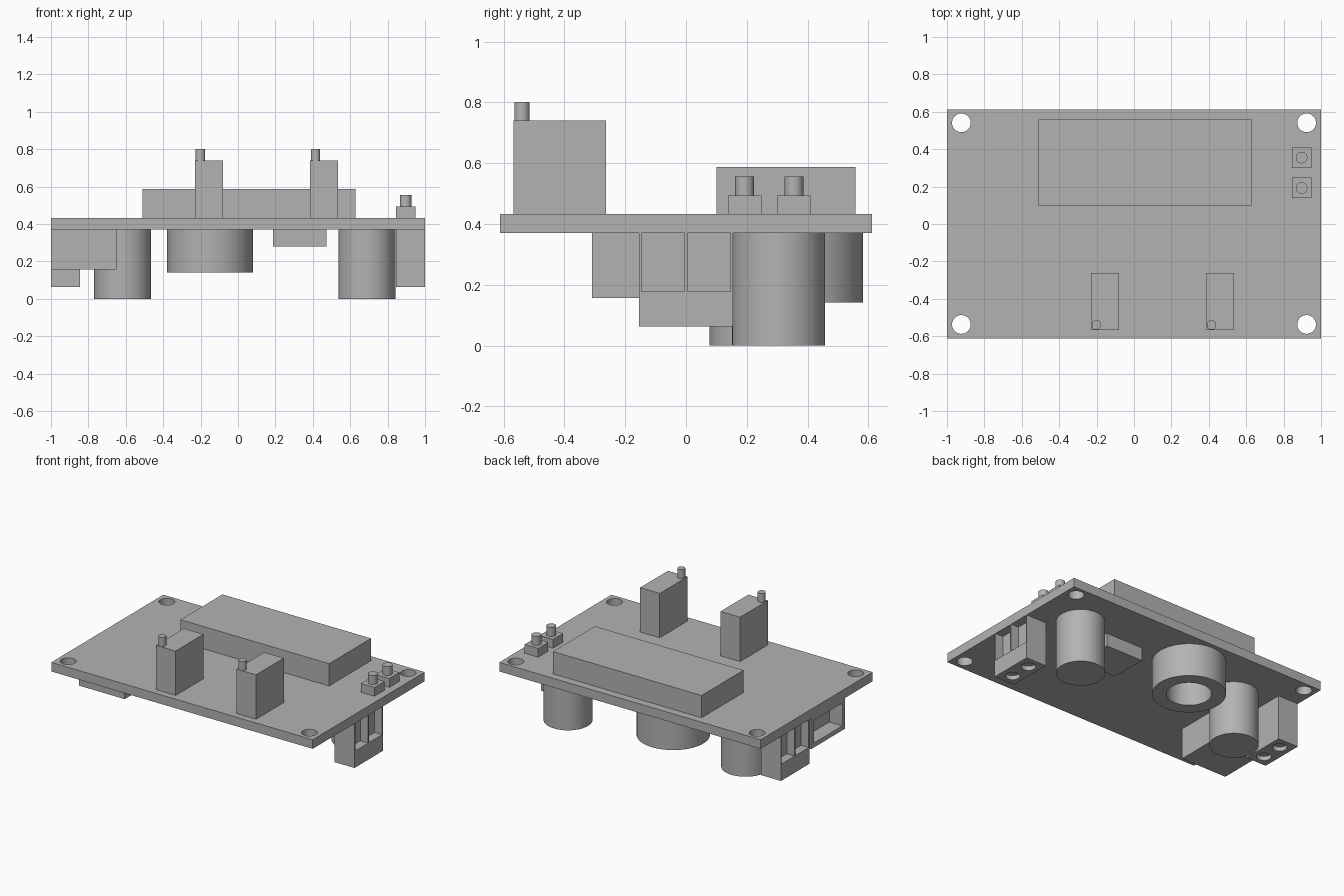
import bpy
import bmesh
from math import radians
from mathutils import Matrix

cube = bpy.data.objects.get("Cube")
if cube:
    bpy.data.objects.remove(cube, do_unlink=True)

# Single neutral material
grey = bpy.data.materials.new("neutral grey")
grey.use_nodes = True
COLOUR = (0.45, 0.45, 0.45, 1)
grey.diffuse_color = COLOUR
grey.node_tree.nodes["Principled BSDF"].inputs["Base Color"].default_value = COLOUR

UNDER, TOP = 0.37, 0.433      # board faces


def finish(name, bm):
    mesh = bpy.data.meshes.new(name)
    bm.to_mesh(mesh)
    bm.free()
    mesh.materials.append(grey)
    obj = bpy.data.objects.new(name, mesh)
    bpy.context.collection.objects.link(obj)
    return obj


def box(name, xs, ys, zs):
    spans = (xs, ys, zs)
    centre = [(a + b) / 2 for a, b in spans]
    size = [b - a for a, b in spans]
    bm = bmesh.new()
    bmesh.ops.create_cube(bm, size=1, matrix=Matrix.Translation(centre) @ Matrix.Diagonal((*size, 1)))
    return finish(name, bm)


def cylinder(name, x, y, radius, zs, sides=48):
    bm = bmesh.new()
    bmesh.ops.create_cone(bm, cap_ends=True, segments=sides, radius1=radius, radius2=radius,
                          depth=zs[1] - zs[0], matrix=Matrix.Translation((x, y, sum(zs) / 2)))
    return smooth(finish(name, bm))


def smooth(obj):
    bpy.ops.object.select_all(action="DESELECT")
    obj.select_set(True)
    bpy.context.view_layer.objects.active = obj
    bpy.ops.object.shade_smooth_by_angle(angle=radians(30))
    return obj


def cut(obj, cutters):
    for cutter in cutters:
        cutter.hide_render = True
        mod = obj.modifiers.new("cut", "BOOLEAN")
        mod.operation, mod.solver, mod.object = "DIFFERENCE", "EXACT", cutter
        bpy.context.view_layer.objects.active = obj
        bpy.ops.object.modifier_apply(modifier=mod.name)
        bpy.data.objects.remove(cutter, do_unlink=True)
    return smooth(obj)


# Circuit board with four mounting holes
board = box("circuit_board", (-1, 1), (-0.612, 0.612), (UNDER, TOP))
cut(board, [cylinder("hole_cutter", x, y, 0.05, (0.3, 0.5))
            for x in (-0.923, 0.923) for y in (-0.537, 0.541)])

# Display block on top
box("display", (-0.51, 0.627), (0.1, 0.558), (TOP, 0.587))

# Tall trimmers with adjusting screws
for side, x in (("right", -0.23), ("left", 0.385)):
    box(side + "_trimmer", (x, x + 0.15), (-0.567, -0.263), (TOP, 0.74))
    cylinder(side + "_trimmer_screw", x + 0.029, -0.54, 0.025, (0.74, 0.802), 32)

# Push buttons
for place, y in (("front", 0.193), ("back", 0.355)):
    box(place + "_button_base", (0.844, 0.948), (y - 0.055, y + 0.055), (TOP, 0.494))
    cylinder(place + "_button", 0.896, y, 0.031, (0.494, 0.556), 32)

# Capacitors hanging below the board
cylinder("right_capacitor", -0.617, 0.23, 0.153, (0, UNDER), 64)
cylinder("left_capacitor", 0.689, 0.305, 0.153, (0, UNDER), 64)

# Ring coil
coil = cylinder("ring_coil", -0.15, 0.353, 0.23, (0.142, UNDER), 64)
cut(coil, [cylinder("coil_cutter", -0.15, 0.353, 0.14, (0.1, 0.45), 64)])

# Flat chip
box("chip", (0.187, 0.472), (0.04, 0.3), (0.28, UNDER))


# Two-way terminals: wire slots on the outer face, screw wells underneath
def terminal(name, side, y):
    def across(a, b):
        return tuple(sorted((side * a, side * b)))
    body = box(name, across(0.845, 1), (y - 0.155, y + 0.155), (0.063, UNDER))
    cutters = []
    for step in (-1, 1):
        mid = y + step * 0.076
        cutters.append(box("slot_cutter", across(0.94, 1.1), (mid - 0.071, mid + 0.071), (0.178, 0.45)))
        cutters.append(cylinder("well_cutter", side * 0.92, mid, 0.046, (0, 0.093), 32))
    cut(body, cutters)


terminal("left_terminal", 1, 0)
terminal("right_terminal", -1, 0.235)

# Open-faced socket at the right edge
socket = box("socket", (-1, -0.65), (-0.31, 0.06), (0.157, UNDER))
cut(socket, [box("socket_cutter", (-1.1, -0.9), (-0.28, 0.03), (0.188, 0.345))])
